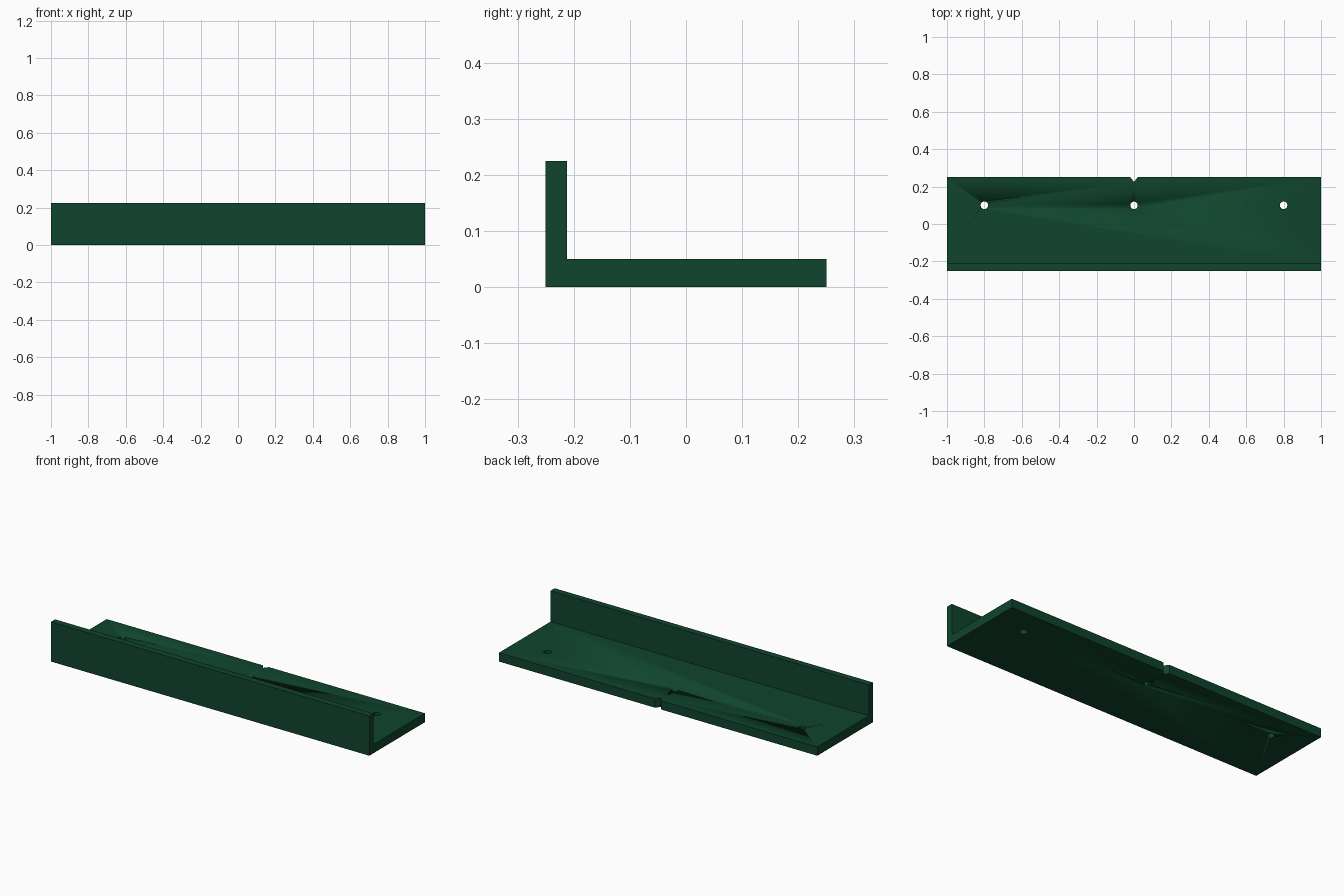
import bpy
import bmesh
import math

if "Cube" in bpy.data.objects:
    bpy.data.objects.remove(bpy.data.objects["Cube"])

green = bpy.data.materials.new("dark green")
green.diffuse_color = (0.0048, 0.058, 0.026, 1)
green.use_nodes = True
green.node_tree.nodes["Principled BSDF"].inputs["Base Color"].default_value = green.diffuse_color


def prism(name, outline, depth):
    """Extrude a closed outline of 3D points along the depth vector."""
    bm = bmesh.new()
    face = bm.faces.new([bm.verts.new(p) for p in outline])
    ext = bmesh.ops.extrude_face_region(bm, geom=[face], use_keep_orig=True)
    moved = [v for v in ext["geom"] if isinstance(v, bmesh.types.BMVert)]
    bmesh.ops.translate(bm, verts=moved, vec=depth)
    bmesh.ops.recalc_face_normals(bm, faces=bm.faces)
    mesh = bpy.data.meshes.new(name)
    bm.to_mesh(mesh)
    bm.free()
    mesh.materials.append(green)
    obj = bpy.data.objects.new(name, mesh)
    bpy.context.collection.objects.link(obj)
    return obj


def cut(target, cutter):
    """Subtract a hidden cutter from the target."""
    cutter.hide_render = True
    cutter.hide_set(True)
    mod = target.modifiers.new(cutter.name, 'BOOLEAN')
    mod.operation = 'DIFFERENCE'
    mod.solver = 'EXACT'
    mod.object = cutter


# L-shaped bracket: flat base with an upright front lip
section = [(-0.25, 0), (0.25, 0), (0.25, 0.05), (-0.2125, 0.05),
           (-0.2125, 0.225), (-0.25, 0.225)]
bracket = prism("angle_bracket", [(-1, y, z) for y, z in section], (2, 0, 0))

# Three round screw holes through the base
for i, x in enumerate((-0.8, 0, 0.8)):
    ring = [(x + 0.02 * math.cos(a), 0.1 + 0.02 * math.sin(a), -0.05)
            for a in (math.tau * k / 32 for k in range(32))]
    cut(bracket, prism(f"screw_hole_cutter_{i + 1}", ring, (0, 0, 0.15)))

# V-shaped centre mark in the back edge
notch = [(0, 0.225, -0.05), (0.04, 0.265, -0.05), (-0.04, 0.265, -0.05)]
notch = [(x * 0.8, y, z) for x, y, z in notch]
cut(bracket, prism("centre_notch_cutter", notch, (0, 0, 0.15)))

# Smooth hole walls, crisp edges everywhere else
bpy.ops.object.select_all(action='DESELECT')
for obj in bpy.context.collection.objects:
    obj.data.polygons.foreach_set(
        "use_smooth", [obj.name.startswith("screw") and len(p.vertices) == 4
                       for p in obj.data.polygons])
bpy.context.view_layer.objects.active = bracket
bracket.select_set(True)
bpy.ops.object.shade_smooth_by_angle(angle=math.radians(30))
